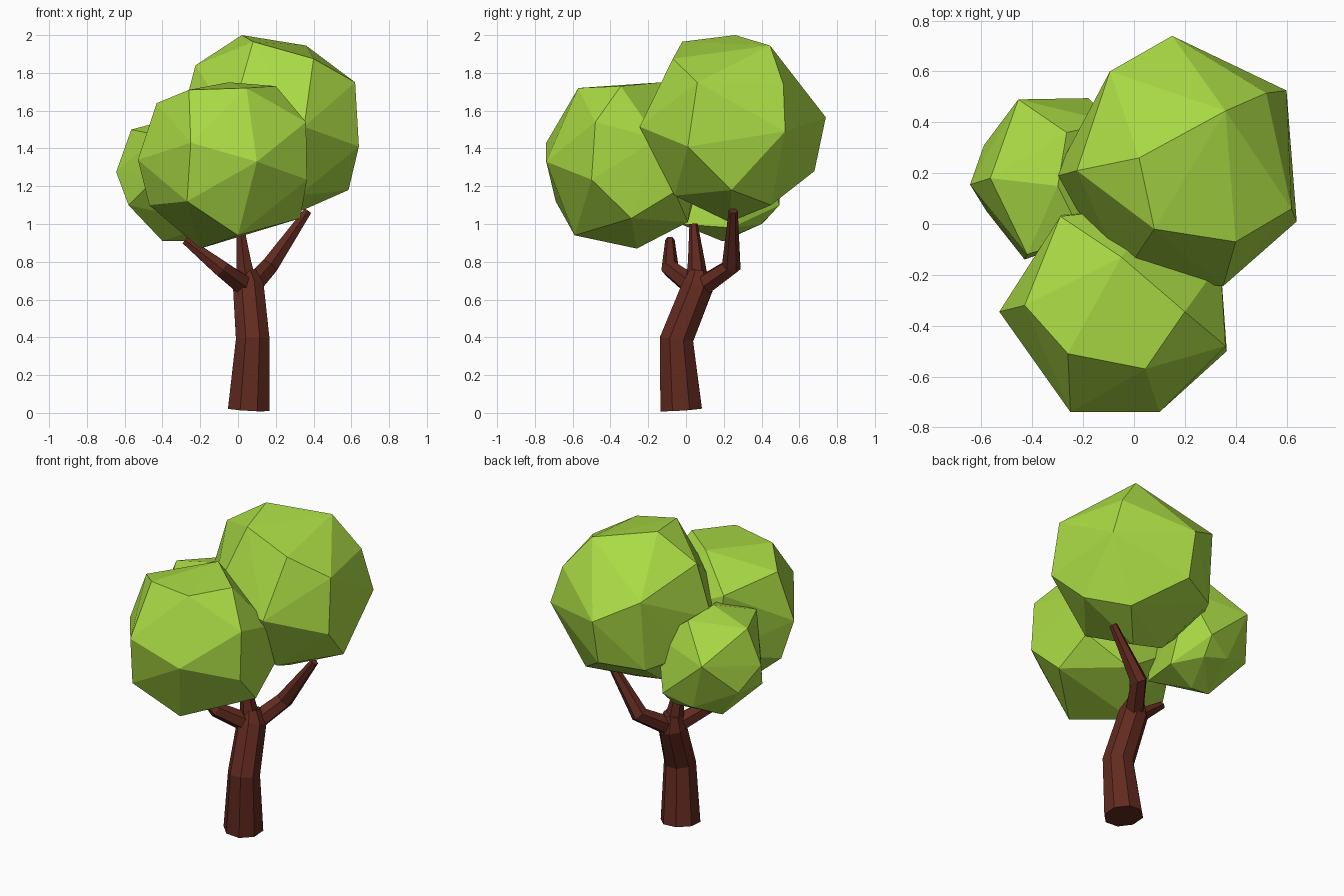
import bpy, bmesh, math
from mathutils import Vector

if "Cube" in bpy.data.objects:
    bpy.data.objects.remove(bpy.data.objects["Cube"], do_unlink=True)


def make_material(name, rgb):
    mat = bpy.data.materials.new(name)
    mat.use_nodes = True
    color = (*rgb, 1.0)
    mat.diffuse_color = color
    shader = next(n for n in mat.node_tree.nodes if n.type == "BSDF_PRINCIPLED")
    shader.inputs["Base Color"].default_value = color
    shader.inputs["Roughness"].default_value = 0.9
    return mat


leaf_green = make_material("leaf_green", (0.40, 0.70, 0.058))
bark_brown = make_material("bark_brown", (0.12, 0.023, 0.014))


def finish(bm, name, mat):
    """Turn a bmesh into a flat-shaded object."""
    bmesh.ops.recalc_face_normals(bm, faces=bm.faces[:])
    mesh = bpy.data.meshes.new(name)
    bm.to_mesh(mesh)
    bm.free()
    mesh.materials.append(mat)
    obj = bpy.data.objects.new(name, mesh)
    bpy.context.collection.objects.link(obj)
    return obj


def limb(name, path, radii, sides):
    """Tapered faceted tube that follows a bent path."""
    points = [Vector(p) for p in path]
    bm = bmesh.new()
    rings = []
    for i, (center, radius) in enumerate(zip(points, radii)):
        before = points[max(i - 1, 0)]
        after = points[min(i + 1, len(points) - 1)]
        tangent = (after - before).normalized()
        side = Vector((0, 1, 0)).cross(tangent).normalized()
        front = tangent.cross(side)
        ring = []
        for k in range(sides):
            a = math.tau * (k + 0.5) / sides
            ring.append(bm.verts.new(center + radius * (math.cos(a) * side + math.sin(a) * front)))
        rings.append(ring)
    for low, high in zip(rings, rings[1:]):
        for k in range(sides):
            n = (k + 1) % sides
            bm.faces.new((low[k], low[n], high[n], high[k]))
    bm.faces.new(rings[0])
    bm.faces.new(rings[-1])
    return finish(bm, name, bark_brown)


def foliage(name, corners):
    """Faceted leaf clump: convex skin around a few corners."""
    bm = bmesh.new()
    for corner in corners:
        bm.verts.new(corner)
    bmesh.ops.convex_hull(bm, input=bm.verts[:])
    loose = [v for v in bm.verts if not v.link_faces]
    bmesh.ops.delete(bm, geom=loose, context="VERTS")
    return finish(bm, name, leaf_green)


# Trunk and its three branches
limb("trunk",
     [(.057, -.026, .018), (.078, -.05, .39), (.055, .062, .67), (.045, .07, .75)],
     [.119, .096, .088, .055], 8)
limb("right_branch",
     [(.05, .05, .66), (-.09, -.085, .765), (-.28, -.085, .915)],
     [.06, .048, .025], 6)
limb("middle_branch",
     [(.05, .06, .66), (.03, .055, .8), (.01, .04, 1.0)],
     [.065, .045, .022], 6)
limb("left_branch",
     [(.06, .07, .66), (.165, .24, .775), (.37, .25, 1.07)],
     [.06, .052, .024], 6)

# Large clump at the back left
foliage("large_foliage", [
    (.02, .26, 2), (.36, .445, 1.945), (.08, -.02, 1.965), (.4, -.07, 1.875),
    (.62, .06, 1.75), (.64, .01, 1.41), (.585, .24, 1.18), (.6, .525, 1.49),
    (.52, .515, 1.74), (.15, .74, 1.565), (.15, .68, 1.28), (.4, .45, 1.1),
    (.35, -.245, 1.515), (.32, -.06, 1.15), (.2, .23, 1.01), (0, .25, 1.05),
    (-.225, .21, 1.84), (-.315, .185, 1.5), (-.095, .6, 1.7), (-.1, .56, 1.25),
    (-.25, .3, 1.3), (-.04, -.2, 1.55), (.02, -.12, 1.25)])

# Medium clump at the front
foliage("front_foliage", [
    (-.53, -.345, 1.34), (-.43, -.32, 1.64), (-.26, -.51, 1.71), (.045, -.57, 1.72),
    (.2, -.345, 1.73), (.36, -.48, 1.54), (.365, -.5, 1.235), (.1, -.74, 1.33),
    (-.25, -.74, 1.43), (-.27, -.69, 1.12), (0, -.59, .94), (-.2, -.26, .87),
    (.33, -.29, 1.03), (-.47, -.3, 1.1), (-.05, -.13, 1.75), (-.29, .03, 1.58),
    (.05, .01, 1.01), (.1, .07, 1.4), (-.25, .06, 1.2), (.34, -.15, 1.45),
    (.31, -.06, 1.17)])

# Small clump at the back right
foliage("small_foliage", [
    (-.565, .18, 1.5), (-.645, .155, 1.275), (-.59, .31, 1.14), (-.455, .49, 1.34),
    (-.18, .495, 1.1), (-.4, .2, .91), (-.28, .19, .91), (-.43, -.14, 1.25),
    (-.265, .36, 1.54), (-.2, -.05, 1.5), (-.08, .4, 1.4), (-.58, .05, 1.1),
    (-.35, .43, 1.03), (-.2, .4, 1.0), (-.08, .24, .98), (-.13, -.03, 1.0),
    (-.42, -.12, 1.47), (-.3, .15, 1.57)])
